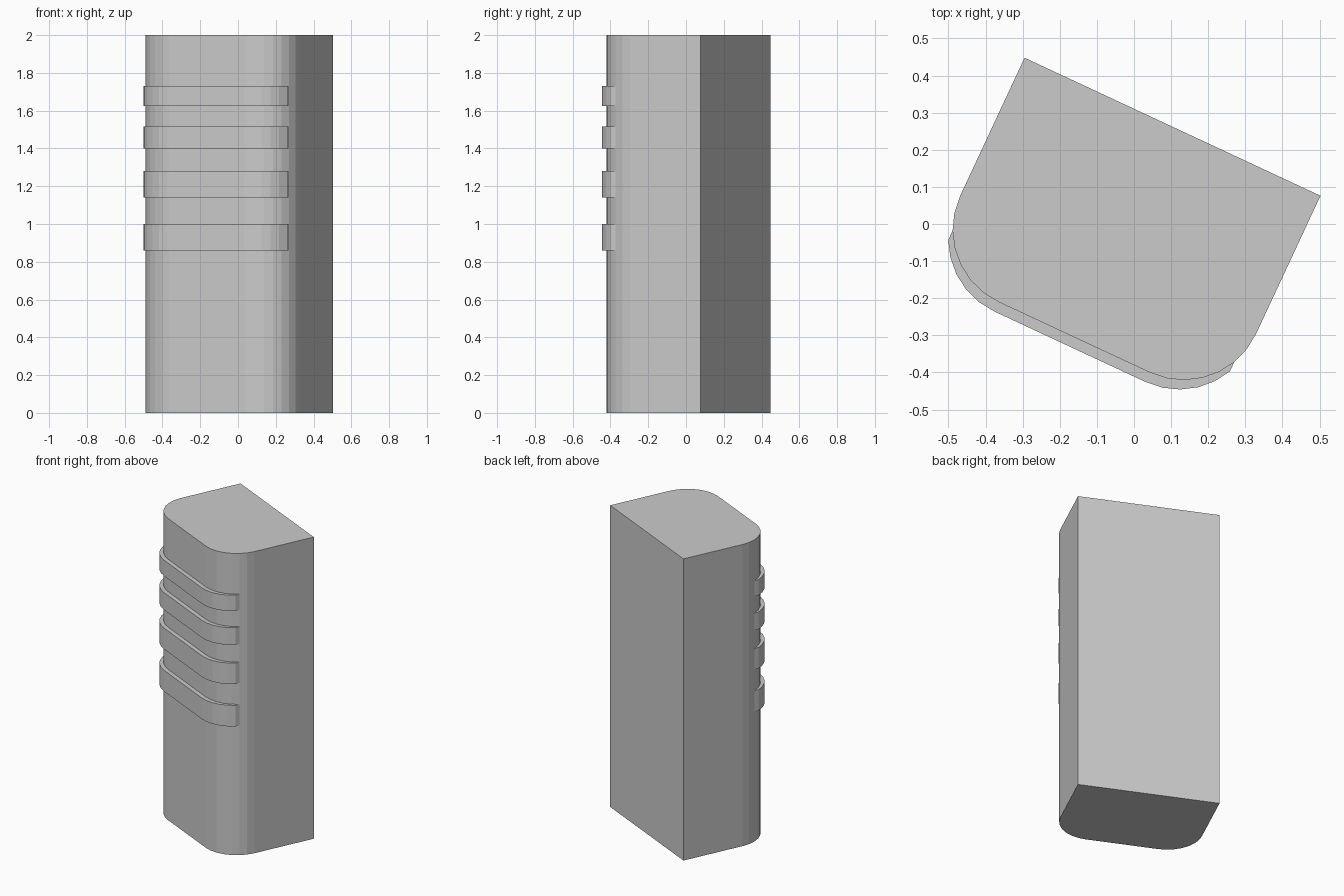
import bpy, bmesh
from math import radians, cos, sin, pi
from mathutils import Vector, Matrix

if "Cube" in bpy.data.objects:
    bpy.data.objects.remove(bpy.data.objects["Cube"])

W, D, R, SEG = 0.88, 0.626, 0.215, 7
BACK_LEFT = Vector((-0.295, 0.448))
U = Vector((cos(radians(-25)), sin(radians(-25))))    # along the back, left to right
V = Vector((U.y, -U.x))                               # from back to front


def place(a, b):
    return BACK_LEFT + U * a + V * b


def arc(ca, start):
    return [place(ca + R * cos(t), D - R + R * sin(t))
            for t in (start - i * pi / 2 / SEG for i in range(SEG + 1))]


def prism(name, outline, z0, z1):
    bm = bmesh.new()
    low = [bm.verts.new((p.x, p.y, z0)) for p in outline]
    high = [bm.verts.new((p.x, p.y, z1)) for p in outline]
    bm.faces.new(low)
    bm.faces.new(high)
    n = len(outline)
    for i in range(n):
        j = (i + 1) % n
        bm.faces.new((low[i], low[j], high[j], high[i]))
    bmesh.ops.recalc_face_normals(bm, faces=bm.faces)
    mesh = bpy.data.meshes.new(name)
    bm.to_mesh(mesh)
    bm.free()
    obj = bpy.data.objects.new(name, mesh)
    bpy.context.collection.objects.link(obj)
    return obj


# Rounded front edge, running from the left side to the right side
front = arc(R, pi) + arc(W - R, pi / 2)

# Main block: square back corners, rounded front corners
prism("body", [place(0, 0)] + front + [place(W, 0)], 0, 2)

# Raised bands: the front curve pushed forward, stopping part way round the corners
curve = front[2:-2]
shifted = [p + V * 0.028 for p in curve]
for i, (z0, z1) in enumerate([(0.86, 1.0), (1.14, 1.28), (1.4, 1.515), (1.625, 1.73)]):
    prism(f"band_{i + 1}", curve + shifted[::-1], z0, z1)
